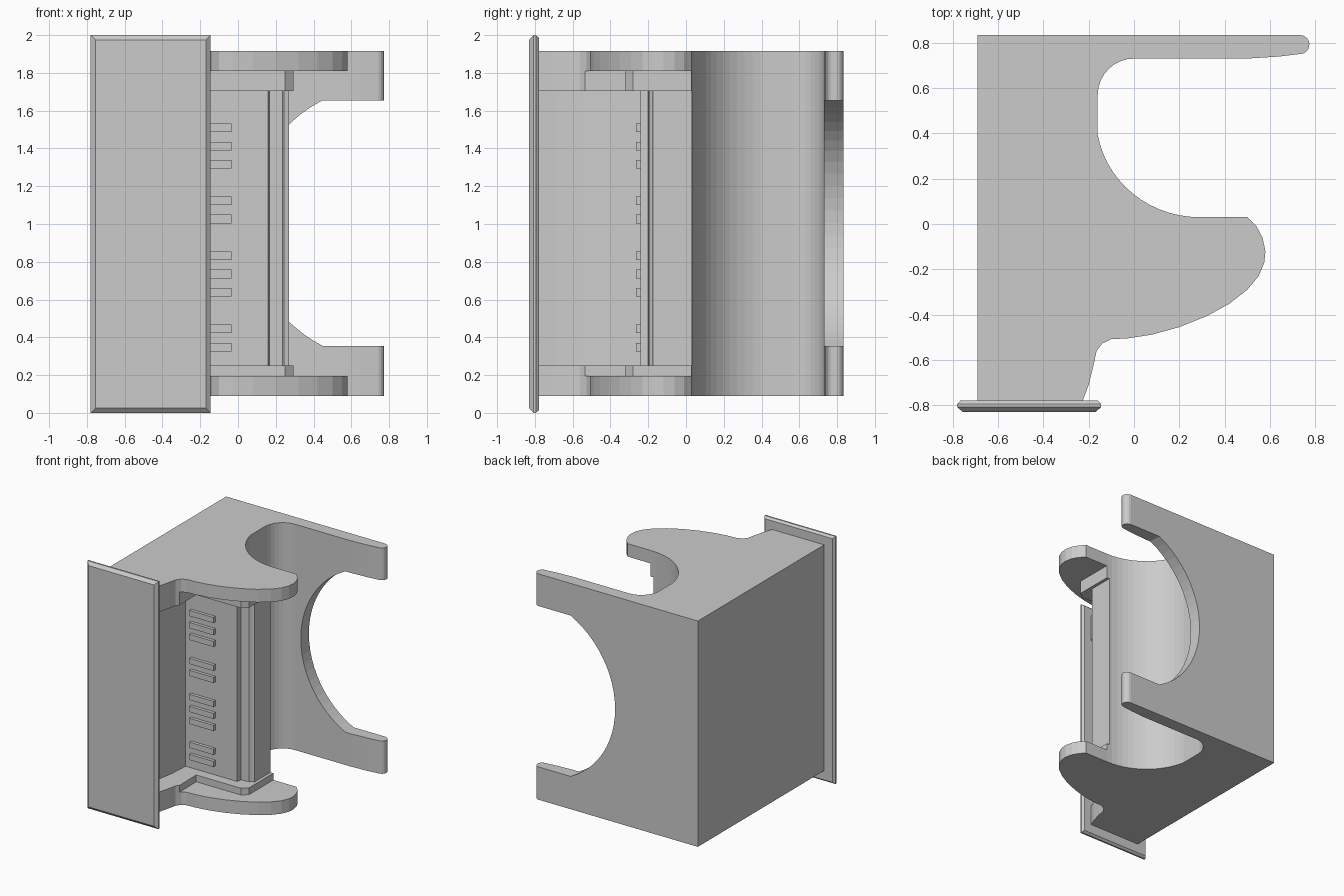
import bpy, bmesh
from math import sin, cos, radians, asin, degrees

if "Cube" in bpy.data.objects:
    bpy.data.objects.remove(bpy.data.objects["Cube"])


def arc(cx, cy, rx, ry, a0, a1, n):
    """Points along an elliptical arc, angles in degrees."""
    steps = [radians(a0 + (a1 - a0) * i / n) for i in range(n + 1)]
    return [(cx + rx * cos(a), cy + ry * sin(a)) for a in steps]


def loft(name, rings):
    """Closed solid through a list of equal-length rings of 3D points."""
    bm = bmesh.new()
    vs = [[bm.verts.new(p) for p in ring] for ring in rings]
    n = len(vs[0])
    bm.faces.new(vs[0])
    bm.faces.new(vs[-1])
    for a, b in zip(vs, vs[1:]):
        for i in range(n):
            j = (i + 1) % n
            bm.faces.new((a[i], a[j], b[j], b[i]))
    bmesh.ops.recalc_face_normals(bm, faces=bm.faces)
    me = bpy.data.meshes.new(name)
    bm.to_mesh(me)
    bm.free()
    ob = bpy.data.objects.new(name, me)
    bpy.context.collection.objects.link(ob)
    return ob


def prism_z(name, pts, z0, z1):
    return loft(name, [[(x, y, z) for x, y in pts] for z in (z0, z1)])


def cut(ob, cutter):
    cutter.hide_render = True
    m = ob.modifiers.new("cut", 'BOOLEAN')
    m.operation = 'DIFFERENCE'
    m.solver = 'EXACT'
    m.object = cutter
    bpy.context.view_layer.objects.active = ob
    bpy.ops.object.modifier_apply(modifier=m.name)
    bpy.data.objects.remove(cutter)


# Main housing: plan outline with front lobe, round cavity and rear arm
outline = [(-0.69, -0.79), (-0.23, -0.79), (-0.20, -0.71), (-0.18, -0.63),
           (-0.165, -0.56), (-0.14, -0.527), (-0.10, -0.508), (-0.03, -0.505),
           (0.08, -0.488), (0.20, -0.455), (0.32, -0.407), (0.42, -0.352),
           (0.50, -0.29), (0.55, -0.23), (0.575, -0.17), (0.58, -0.12),
           (0.567, -0.06), (0.54, -0.01), (0.50, 0.03)]
outline += arc(0.29, 0.47, 0.457, 0.44, 270, 190, 14)
outline += arc(0.0, 0.57, 0.16, 0.16, 180, 90, 8)
outline += [(0.50, 0.73), (0.64, 0.739)]
outline += arc(0.732, 0.792, 0.042, 0.042, -75, 90, 8)
outline += [(-0.69, 0.834)]
body = prism_z("housing", outline, 0.09, 1.915)

# Step under each lobe
step = [(-0.14, -1.0), (-0.15, -0.32), (0.25, -0.32), (0.295, -0.28),
        (0.295, 0.05), (0.9, 0.05), (0.9, -1.0)]
cut(body, prism_z("step_cutter", step, 0.195, 1.81))

# Recess with curved side wall, control panel and column
recess = [(-0.44, -1.0), (-0.42, -0.80), (-0.37, -0.68), (-0.335, -0.55),
          (-0.31, -0.40), (-0.30, -0.24), (0.16, -0.24), (0.168, -0.20),
          (0.235, -0.195), (0.25, -0.18), (0.27, -0.175), (0.27, 0.06),
          (0.9, 0.06), (0.9, -1.0)]
cut(body, prism_z("recess_cutter", recess, 0.25, 1.705))

# Round opening in the rear arm
a = degrees(asin(0.65 / 0.73))
hole = arc(0.78, 1.005, 0.73, 0.73, 180 - a, 180 + a, 24)
hole += [(1.0, hole[-1][1]), (1.0, hole[0][1])]
cut(body, loft("opening_cutter",
               [[(x, y, z) for x, z in hole] for y in (0.65, 0.95)]))

# Bevelled front plate
rings = []
for y, d in ((-0.83, 0.025), (-0.808, 0), (-0.795, 0), (-0.778, 0.015)):
    x0, x1, z0, z1 = -0.78 + d, -0.145 - d, d, 2 - d
    rings.append([(x0, y, z0), (x1, y, z0), (x1, y, z1), (x0, y, z1)])
loft("front_plate", rings)

# Buttons on the panel
for z in (1.51, 1.412, 1.317, 1.123, 1.026, 0.832, 0.735, 0.638, 0.445, 0.347):
    bar = [(-0.25, -0.265), (-0.035, -0.265), (-0.035, -0.235), (-0.25, -0.235)]
    prism_z("button", bar, z - 0.023, z + 0.023)
